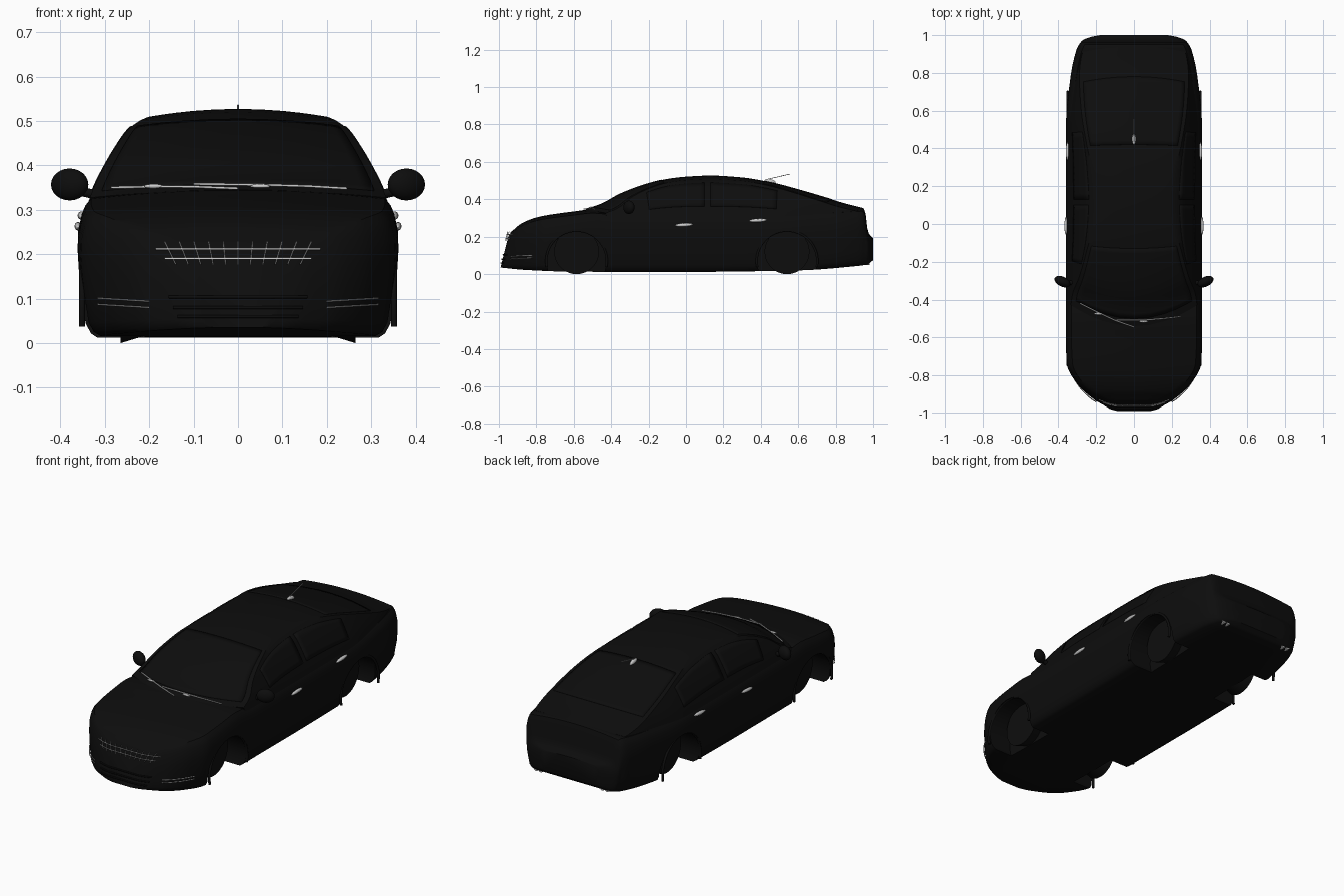
import bpy, bmesh, math
from mathutils import Vector

if "Cube" in bpy.data.objects:
    bpy.data.objects.remove(bpy.data.objects["Cube"])

black = bpy.data.materials.new("black_paint")
black.diffuse_color = (0.004, 0.004, 0.004, 1)
black.use_nodes = True
black.node_tree.nodes["Principled BSDF"].inputs["Base Color"].default_value = black.diffuse_color


def curve(*pts):
    """Monotone smooth curve through (a, b) points."""
    n = len(pts)
    d = [(pts[i+1][1]-pts[i][1]) / (pts[i+1][0]-pts[i][0]) for i in range(n-1)]
    m = [d[0]] + [0 if d[i-1]*d[i] <= 0 else 2*d[i-1]*d[i]/(d[i-1]+d[i]) for i in range(1, n-1)] + [d[-1]]

    def f(a):
        a = min(max(a, pts[0][0]), pts[-1][0])
        i = next(k for k in range(n-1) if a <= pts[k+1][0])
        h = pts[i+1][0] - pts[i][0]
        t = (a - pts[i][0]) / h
        return ((2*t**3-3*t*t+1)*pts[i][1] + (t**3-2*t*t+t)*h*m[i]
                + (3*t*t-2*t**3)*pts[i+1][1] + (t**3-t*t)*h*m[i+1])
    return f


# Plan half-width, underside, deck line, roof line and cabin side profile
width = curve((-1, .1), (-.985, .145), (-.96, .19), (-.93, .235), (-.85, .305), (-.74, .355), (-.6, .361),
              (.5, .361), (.77, .337), (.92, .305), (.97, .275), (.99, .23), (1, .18))
under = curve((-1, .035), (-.85, .022), (-.6, .013), (0, .012), (.6, .02), (.9, .042), (.97, .052), (1, .075))
deck = curve((-1, .2), (-.985, .225), (-.96, .243), (-.92, .268), (-.8, .305), (-.6, .335), (-.5, .346),
             (-.38, .337), (.5, .337), (.85, .35), (.945, .355), (.958, .335), (.966, .26), (.975, .222), (1, .19))
roof = curve((-.54, .345), (-.45, .376), (-.35, .43), (-.2, .485), (-.1, .509), (0, .521), (.13, .527),
             (.3, .517), (.45, .491), (.6, .452), (.75, .408), (.85, .378), (.94, .355))
side = curve((.3, .343), (.35, .325), (.4, .3), (.45, .27), (.48, .248), (.5, .222), (.51, .2))


def rake(y, z):
    return .05 * max(0, (-.7 - y) / .3)**2 * z / .2


def body_half(y):
    w, b, top = width(y), under(y), deck(y)
    h = top - b
    p = [(0, b), (w*.5, b), (w-.045, b), (w-.03, b+.03*h), (w-.018, b+.1*h), (w-.01, b+.27*h), (w-.003, b+.45*h),
         (w, b+.6*h), (w-.001, b+.72*h), (w-.009, b+.83*h), (w-.017, b+.89*h)]
    xe, ze = w-.03, b+.94*h
    p += [(xe*u, ze + (top-ze)*(1-u*u)) for u in (1, .9, .75, .6, .4, .2, 0)]
    return [Vector((x, y + rake(y, z), z)) for x, z in p]


def cabin_half(y):
    top = roof(y)
    s = width(y) / .361
    ze = top - .018
    p = [(0, .3)] + [(side(.3+(ze-.3)*i/10)*s, .3+(ze-.3)*i/10) for i in range(11)]
    xe = p[-1][0]
    p += [(xe*u, top - .018*u*u) for u in (.93, .85, .7, .5, .25, 0)]
    bow = min(1, max(0, -y/.5)) - .4*min(1, max(0, (y-.3)/.5))
    return [Vector((x, y + bow*x*x, z)) for x, z in p]


def mirrored(half):
    return half + [Vector((-v.x, v.y, v.z)) for v in reversed(half) if v.x > 1e-6]


def loft(name, rings, closed=True):
    bm = bmesh.new()
    rows = [[bm.verts.new(v) for v in r] for r in rings]
    n = len(rows[0])
    for a, b in zip(rows, rows[1:]):
        for i in range(n if closed else n-1):
            j = (i+1) % n
            bm.faces.new((a[i], a[j], b[j], b[i]))
    if closed:
        bm.faces.new(rows[0])
        bm.faces.new(rows[-1])
    bmesh.ops.recalc_face_normals(bm, faces=bm.faces)
    me = bpy.data.meshes.new(name)
    bm.to_mesh(me)
    bm.free()
    ob = bpy.data.objects.new(name, me)
    bpy.context.collection.objects.link(ob)
    me.materials.append(black)
    return ob


def span(a, b, n):
    return [a + (b-a)*i/n for i in range(n+1)]


def finish(ob, name, mat=None):
    ob.name = name
    if mat:
        ob.data.materials.append(mat)
    return ob


def ball(name, loc, radii, rot=(0, 0, 0), mat=None):
    bpy.ops.mesh.primitive_uv_sphere_add(segments=24, ring_count=12, location=loc, rotation=rot)
    ob = finish(bpy.context.object, name, mat)
    ob.scale = radii
    return ob


def drum(name, loc, r1, r2, depth, rot, mat=None):
    bpy.ops.mesh.primitive_cone_add(vertices=40, radius1=r1, radius2=r2, depth=depth, location=loc, rotation=rot)
    return finish(bpy.context.object, name, mat)


def rod(name, pts, r, mat=None):
    cu = bpy.data.curves.new(name, 'CURVE')
    cu.dimensions = '3D'
    cu.bevel_depth, cu.bevel_resolution, cu.use_fill_caps = r, 1, True
    sp = cu.splines.new('POLY')
    sp.points.add(len(pts)-1)
    for q, p in zip(sp.points, pts):
        q.co = (*p, 1)
    ob = bpy.data.objects.new(name, cu)
    bpy.context.collection.objects.link(ob)
    return finish(ob, name, mat)


def nose(x, z, out=.004):
    """Point on the front bumper at a given x and z."""
    lo, hi = -1, -.74
    for _ in range(30):
        mid = (lo+hi)/2
        lo, hi = (mid, hi) if width(mid) - .008 < abs(x) else (lo, mid)
    return (x, lo + rake(lo, z) - out, z)


# Main body and wheel arches
body = loft("body", [mirrored(body_half(-math.cos(math.pi*i/100))) for i in range(101)])
for sx in (-1, 1):
    for y in (-.585, .54):
        cut = drum("arch_cutter", (sx*.36, y, .07), .16, .16, .3, (0, math.pi/2, 0))
        cut.hide_render = True
        bpy.context.view_layer.objects.active = body
        mod = body.modifiers.new("arch", 'BOOLEAN')
        mod.operation, mod.solver, mod.object = 'DIFFERENCE', 'EXACT', cut
        bpy.ops.object.modifier_apply(modifier=mod.name)
        bpy.data.objects.remove(cut)
        # Arch lip and inner wheel drum
        arc = [(sx*.351, y+.162*math.cos(a), .07+.162*math.sin(a)) for a in span(-.2, math.pi+.2, 28)]
        rod("arch_lip", arc, .007, black)
        drum("wheel_drum", (sx*.232, y, .12), .1, .12, .066, (0, sx*math.pi/2, 0), black)

# Cabin with glass panels
loft("cabin", [mirrored(cabin_half(y)) for y in span(-.54, .94, 70)])
panes = [loft("windshield", [mirrored(cabin_half(y)[12:]) for y in span(-.5, -.13, 14)], False),
         loft("rear_window", [mirrored(cabin_half(y)[12:]) for y in span(.42, .78, 14)], False)]
for name, a, b in (("front_side_window", -.25, .1), ("rear_side_window", .13, .5)):
    pane = loft(name, [cabin_half(y)[4:11] for y in span(a, b, 12)], False)
    pane.modifiers.new("mirror", 'MIRROR')
    panes.append(pane)
for pane in panes:
    sol = pane.modifiers.new("thickness", 'SOLIDIFY')
    sol.thickness, sol.offset = .004, 0

# Front grille
for z, w in ((.212, .185), (.19, .165)):
    rod("grille_bar", [nose(x, z, .01) for x in span(-w, w, 24)], .0025)
for i in range(-5, 6):
    rod("grille_slat", [nose(i*.028, .177, .01), nose(i*.033, .228, .01)], .0015)

# Lower intake
for z, w in ((.06, .135), (.08, .145), (.104, .155)):
    rod("intake_bar", [nose(x, z, .003) for x in span(-w, w, 20)], .004, black)

for s in (-1, 1):
    # Fog light trim
    for z in (.08, .094):
        rod("fog_trim", [nose(s*x, z + (x-.2)*.06, .005) for x in span(.2, .315, 10)], .002)
    # Mirrors
    ball("mirror", (s*.379, -.305, .357), (.045, .026, .036), (0, 0, s*.45), black)
    rod("mirror_arm", [(s*.325, -.31, .335), (s*.37, -.31, .345)], .012, black)
    # Door handles
    ball("front_door_handle", (s*.36, -.01, .263), (.008, .047, .009), (.06, 0, 0))
    ball("rear_door_handle", (s*.352, .385, .287), (.009, .047, .009), (.06, 0, 0))
    # Twin exhausts
    for x in (.185, .213):
        drum("exhaust", (s*x, .95, .062), .013, .013, .06, (math.pi/2, 0, 0))

# Wipers
rod("left_wiper", [(-.285, -.42, .35), (-.19, -.468, .352), (-.1, -.51, .352), (0, -.545, .348)], .003)
rod("right_wiper", [(-.1, -.508, .358), (.06, -.508, .356), (.16, -.5, .353), (.245, -.49, .348)], .003)
for x, y in ((-.19, -.475), (.05, -.515)):
    ball("wiper_joint", (x, y, .353), (.022, .006, .005))

# Antenna
ball("antenna_base", (0, .45, .496), (.01, .03, .012), (-.2, 0, 0))
rod("antenna_rod", [(0, .43, .506), (0, .555, .535)], .002)

# Smooth shading with sharp creases kept
bpy.ops.object.select_all(action='DESELECT')
for ob in bpy.data.objects:
    if ob.type == 'MESH':
        ob.select_set(True)
        bpy.context.view_layer.objects.active = ob
bpy.ops.object.shade_smooth_by_angle(angle=math.radians(35))
